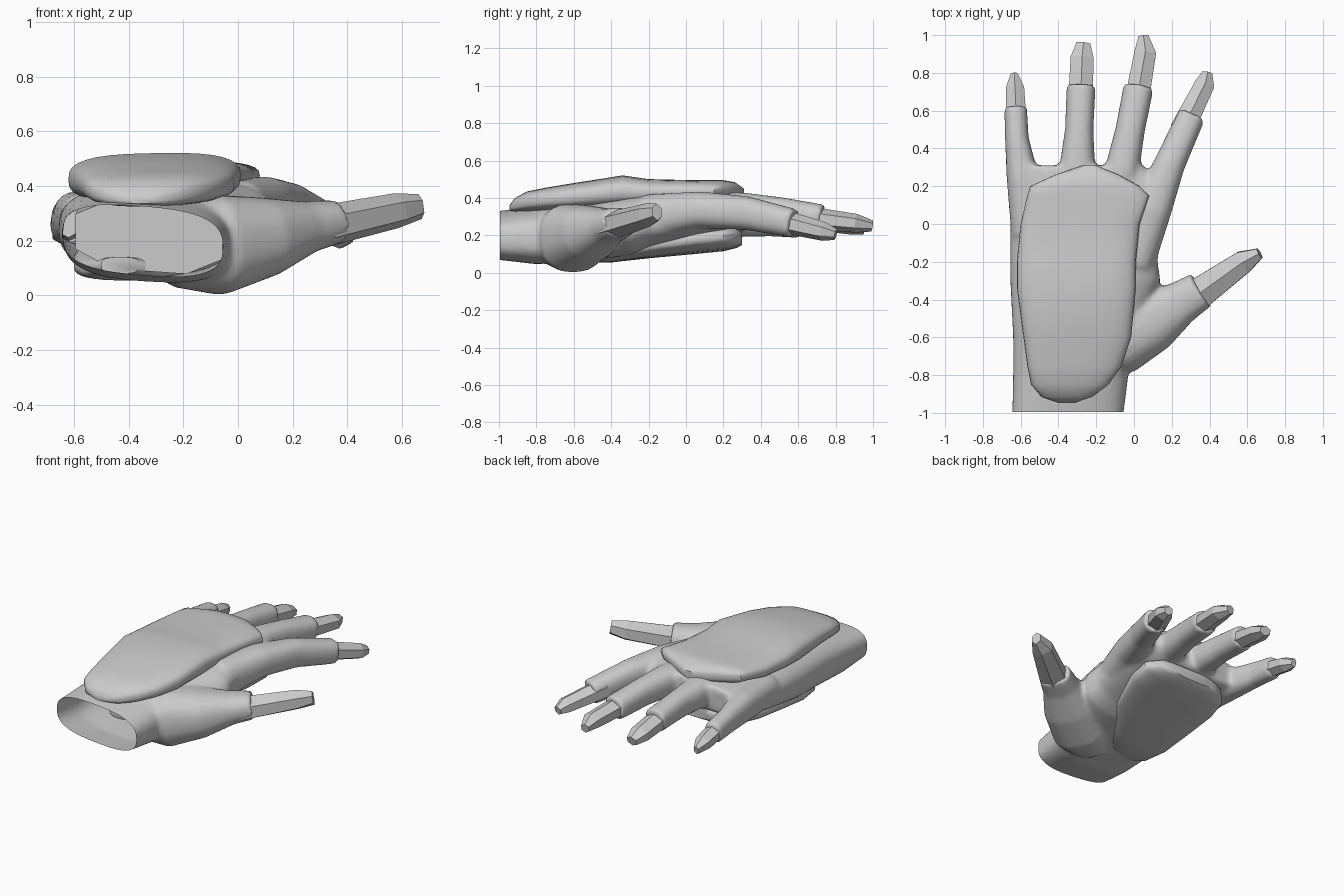
import bpy, bmesh, math
from mathutils import Vector

if "Cube" in bpy.data.objects:
    bpy.data.objects.remove(bpy.data.objects["Cube"])


def make_object(name, bm):
    bmesh.ops.recalc_face_normals(bm, faces=bm.faces)
    mesh = bpy.data.meshes.new(name)
    bm.to_mesh(mesh)
    bm.free()
    obj = bpy.data.objects.new(name, mesh)
    bpy.context.collection.objects.link(obj)
    return obj


def activate(obj):
    bpy.ops.object.select_all(action='DESELECT')
    obj.select_set(True)
    bpy.context.view_layer.objects.active = obj


def smooth(obj, degrees):
    activate(obj)
    bpy.ops.object.shade_smooth_by_angle(angle=math.radians(degrees))


def loft(bm, stations, sides=24, power=2.4, along_y=False, turn=0.0):
    """Skin capped superellipse rings; a station is x, y, z, half width, half height, side tilt."""
    rings = []
    for i, s in enumerate(stations):
        c = Vector(s[:3])
        a = Vector(stations[max(i - 1, 0)][:3])
        b = Vector(stations[min(i + 1, len(stations) - 1)][:3])
        d = Vector((0, 1, 0)) if along_y else (b - a).normalized()
        side = d.cross(Vector((0, 0, 1))).normalized()
        up = side.cross(d)
        tilt = s[5] if len(s) > 5 else 0
        ring = []
        for k in range(sides):
            t = 2 * math.pi * k / sides + turn
            u, v = math.cos(t), math.sin(t)
            u = math.copysign(abs(u) ** (2 / power), u)
            v = math.copysign(abs(v) ** (2 / power), v)
            ring.append(bm.verts.new(c + side * u * s[3] + up * (v * s[4] + tilt * u)))
        rings.append(ring)
    for r, q in zip(rings, rings[1:]):
        for k in range(sides):
            j = (k + 1) % sides
            bm.faces.new((r[k], r[j], q[j], q[k]))
    bm.faces.new(rings[0][::-1])
    bm.faces.new(rings[-1])


def spans(rows):
    """Turn y, x0, x1, z0, z1, tilt rows into loft stations."""
    return [((x0 + x1) / 2, y, (z0 + z1) / 2, (x1 - x0) / 2, (z1 - z0) / 2, t)
            for y, x0, x1, z0, z1, t in rows]


# Glove shell: palm, finger sleeves and thumb sleeve fused into one skin
palm = spans([(-1.04, -.645, -.06, .08, .32, -.025), (-.8, -.64, -.03, .05, .35, -.02),
              (-.6, -.64, .03, .06, .38, -.01), (-.3, -.655, .14, .09, .41, .01),
              (-.2, -.655, .125, .115, .42, .02), (0, -.655, .145, .15, .42, .025),
              (.2, -.655, .15, .19, .415, .025), (.31, -.64, .05, .23, .4, .02)])
sleeves = {
    "pinky": [(-.54, -.05, .28, .11, .1), (-.59, .25, .285, .085, .095), (-.62, .45, .275, .063, .08),
              (-.627, .62, .255, .06, .07)],
    "ring": [(-.34, 0, .31, .12, .1), (-.30, .3, .325, .095, .095), (-.29, .5, .315, .075, .085),
             (-.28, .735, .29, .077, .075)],
    "middle": [(-.14, 0, .33, .12, .1), (-.06, .3, .335, .09, .095), (-.02, .5, .32, .078, .085),
               (.025, .73, .29, .08, .075)],
    "index": [(.0, -.2, .3, .11, .12), (.09, .08, .335, .11, .1), (.19, .32, .32, .082, .09),
              (.305, .575, .265, .074, .077)],
    "thumb": [(-.24, -.68, .18, .13, .15), (-.08, -.61, .185, .19, .185), (.1, -.51, .215, .165, .145),
              (.25, -.415, .25, .115, .095), (.355, -.35, .27, .1, .08)],
}
bm = bmesh.new()
loft(bm, palm, 40, 2.8, True)
for s in sleeves.values():
    loft(bm, s)
glove = make_object("glove_shell", bm)
remesh = glove.modifiers.new("fuse", 'REMESH')
remesh.mode = 'VOXEL'
remesh.voxel_size = 0.015
relax = glove.modifiers.new("relax", 'SMOOTH')
relax.factor = 0.5
relax.iterations = 6
activate(glove)
for m in ("fuse", "relax"):
    bpy.ops.object.modifier_apply(modifier=m)

# Open wrist: slice the closed end away
bm = bmesh.new()
bm.from_mesh(glove.data)
bmesh.ops.bisect_plane(bm, geom=bm.verts[:] + bm.edges[:] + bm.faces[:],
                       plane_co=(0, -.995, 0), plane_no=(0, -1, 0), clear_outer=True)
bm.to_mesh(glove.data)
bm.free()
smooth(glove, 50)

# Bare low-poly fingertips
tips = {
    "pinky": [(-.62, .5, .27, .062, .06), (-.63, .72, .23, .056, .048), (-.634, .795, .21, .02, .03)],
    "ring": [(-.285, .6, .3, .076, .064), (-.275, .88, .255, .07, .05), (-.268, .955, .235, .042, .032)],
    "middle": [(.005, .6, .3, .076, .064), (.06, .91, .265, .066, .05), (.05, .995, .25, .03, .03)],
    "index": [(.255, .5, .28, .074, .064), (.375, .74, .22, .06, .05), (.388, .8, .205, .03, .03)],
    "thumb": [(.3, -.4, .25, .1, .078), (.58, -.2, .31, .07, .064), (.665, -.155, .325, .032, .046)],
}
for name, s in tips.items():
    bm = bmesh.new()
    loft(bm, s, 6, 2, turn=math.pi / 6)
    make_object(name + "_fingertip", bm)

# Low-poly hand inside the wrist opening
bm = bmesh.new()
loft(bm, spans([(-.62, -.61, -.04, .08, .35, -.02), (-.3, -.6, .05, .16, .38, 0)]),
     8, 2.6, True, math.pi / 8)
make_object("inner_hand", bm)

# Raised pad on the back of the hand
bm = bmesh.new()
loft(bm, spans([(-.945, -.4, -.31, .335, .36, 0), (-.915, -.49, -.22, .325, .4, 0),
                (-.85, -.545, -.135, .325, .435, 0), (-.75, -.565, -.065, .33, .455, 0),
                (-.6, -.585, -.015, .335, .48, 0),
                (-.34, -.62, .01, .34, .52, .006), (-.2, -.62, .01, .35, .5, .006),
                (0, -.6, .03, .36, .495, .006), (.15, -.565, .08, .38, .495, 0),
                (.2, -.55, .03, .385, .495, 0), (.26, -.42, -.08, .39, .485, 0),
                (.31, -.27, -.2, .4, .45, 0)]), 32, 2.9, True)
smooth(make_object("back_pad", bm), 45)

# Grip pad on the palm
bm = bmesh.new()
loft(bm, spans([(-.64, -.5, -.36, .08, .14, 0), (-.55, -.57, -.26, .055, .14, 0),
                (-.4, -.6, -.17, .055, .16, 0), (-.2, -.6, -.03, .08, .2, .01),
                (.05, -.59, .06, .105, .23, .015), (.2, -.55, .08, .12, .24, .015),
                (.27, -.48, .02, .135, .24, .01), (.3, -.4, -.08, .15, .22, 0)]), 32, 2.9, True)
smooth(make_object("palm_pad", bm), 45)
